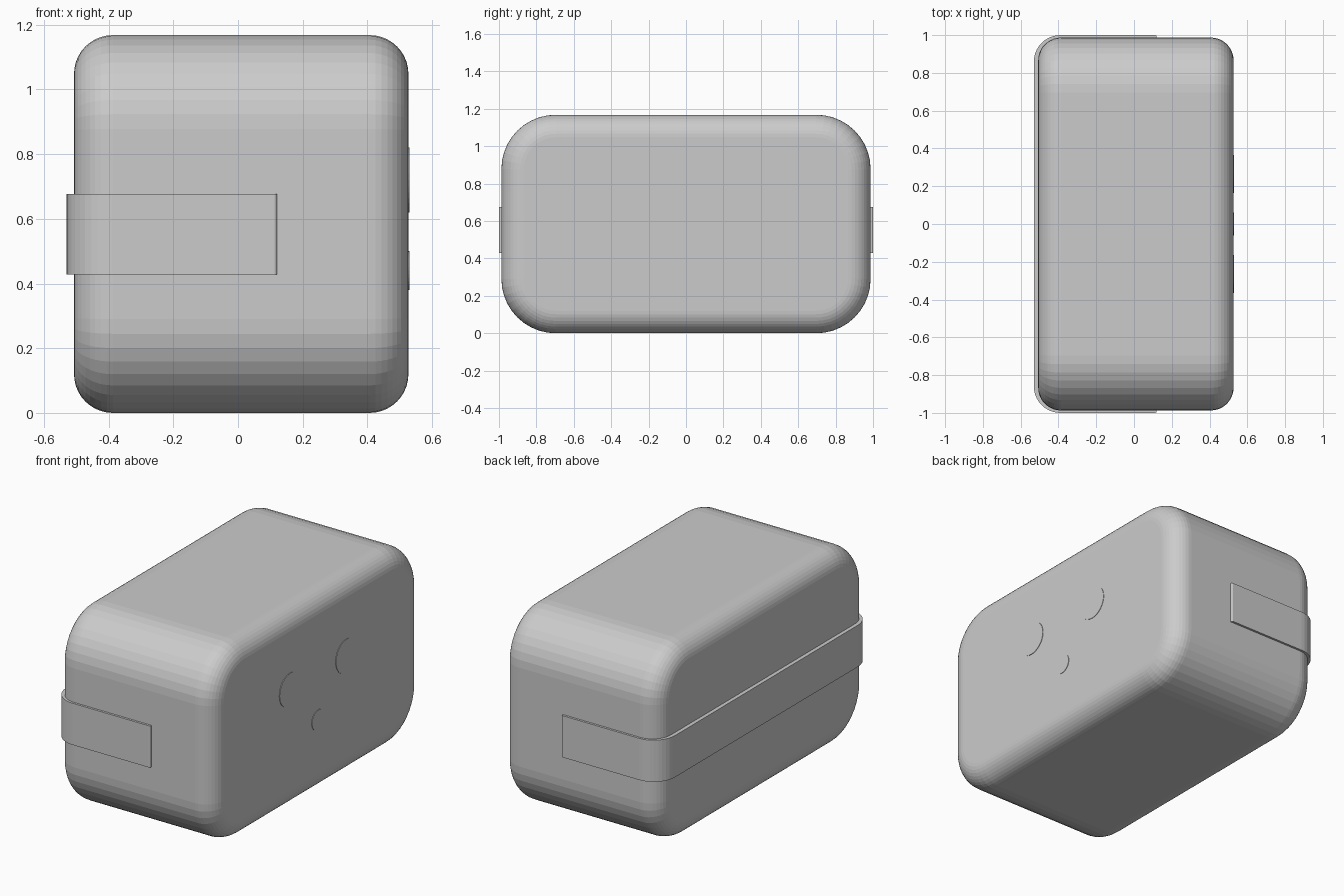
import bpy, bmesh
from math import sin, cos, pi
from mathutils import Matrix, Vector

if "Cube" in bpy.data.objects:
    bpy.data.objects.remove(bpy.data.objects["Cube"])


def finish(bm, name, smooth=False):
    bmesh.ops.recalc_face_normals(bm, faces=bm.faces)
    mesh = bpy.data.meshes.new(name)
    bm.to_mesh(mesh)
    bm.free()
    obj = bpy.data.objects.new(name, mesh)
    bpy.context.collection.objects.link(obj)
    return obj


# Main block: large rounding along x, then small rounding round both end faces
X0, X1, Y, TOP = -0.507, 0.527, 0.987, 1.168
bm = bmesh.new()
bmesh.ops.create_cube(bm, size=1)
bmesh.ops.scale(bm, vec=(X1 - X0, 2 * Y, TOP), verts=bm.verts)
bmesh.ops.translate(bm, vec=((X0 + X1) / 2, 0, TOP / 2), verts=bm.verts)
long_edges = [e for e in bm.edges if abs(e.verts[0].co.x - e.verts[1].co.x) > 0.5]
bmesh.ops.bevel(bm, geom=long_edges, offset=0.29, segments=10, profile=0.5,
                affect='EDGES', clamp_overlap=False)
rims = [e for e in bm.edges if abs(e.verts[0].co.x - e.verts[1].co.x) < 0.01]
bmesh.ops.bevel(bm, geom=rims, offset=0.12, segments=10, profile=0.5,
                affect='EDGES', clamp_overlap=False)
finish(bm, "body")


# Strap: U-shaped band round the back, extruded upward
def corner(cx, cy, r, a0, a1, n=10):
    return [(cx + r * cos(a0 + (a1 - a0) * i / n), cy + r * sin(a0 + (a1 - a0) * i / n))
            for i in range(n + 1)]


END, R, T = 0.12, 0.14, 0.035
cx, cy = -0.53 + R, 1.0 - R
half = [(END, 1 - T), (END, 0.992)] + corner(END - 0.008, 0.992, 0.008, 0, pi / 2, 3)[1:]
half += corner(cx, cy, R, pi / 2, pi)
inner = corner(cx, cy, R - T, pi, pi / 2) + [(END, 1 - T)]
outline = half + [(x, -y) for x, y in reversed(half)]
inner_full = [(x, -y) for x, y in reversed(inner)][1:] + inner[:-1]
bm = bmesh.new()
low = [bm.verts.new((x, y, 0.428)) for x, y in outline + inner_full]
face = bm.faces.new(low)
made = bmesh.ops.extrude_face_region(bm, geom=[face])
bmesh.ops.translate(bm, vec=(0, 0, 0.248),
                    verts=[v for v in made['geom'] if isinstance(v, bmesh.types.BMVert)])
bmesh.ops.triangulate(bm, faces=[f for f in bm.faces if len(f.verts) > 4])
strap = finish(bm, "strap")


# Thin discs on the right face
def disc(name, y, z, r):
    bm = bmesh.new()
    bmesh.ops.create_cone(bm, cap_ends=True, segments=32, radius1=r, radius2=r, depth=0.02,
                          matrix=Matrix.Translation(Vector((0.52, y, z))) @ Matrix.Rotation(pi / 2, 4, 'Y'))
    return finish(bm, name)


disc("upper_disc_left", -0.265, 0.72, 0.1)
disc("upper_disc_right", 0.265, 0.72, 0.1)
disc("lower_disc", 0.0, 0.44, 0.06)
